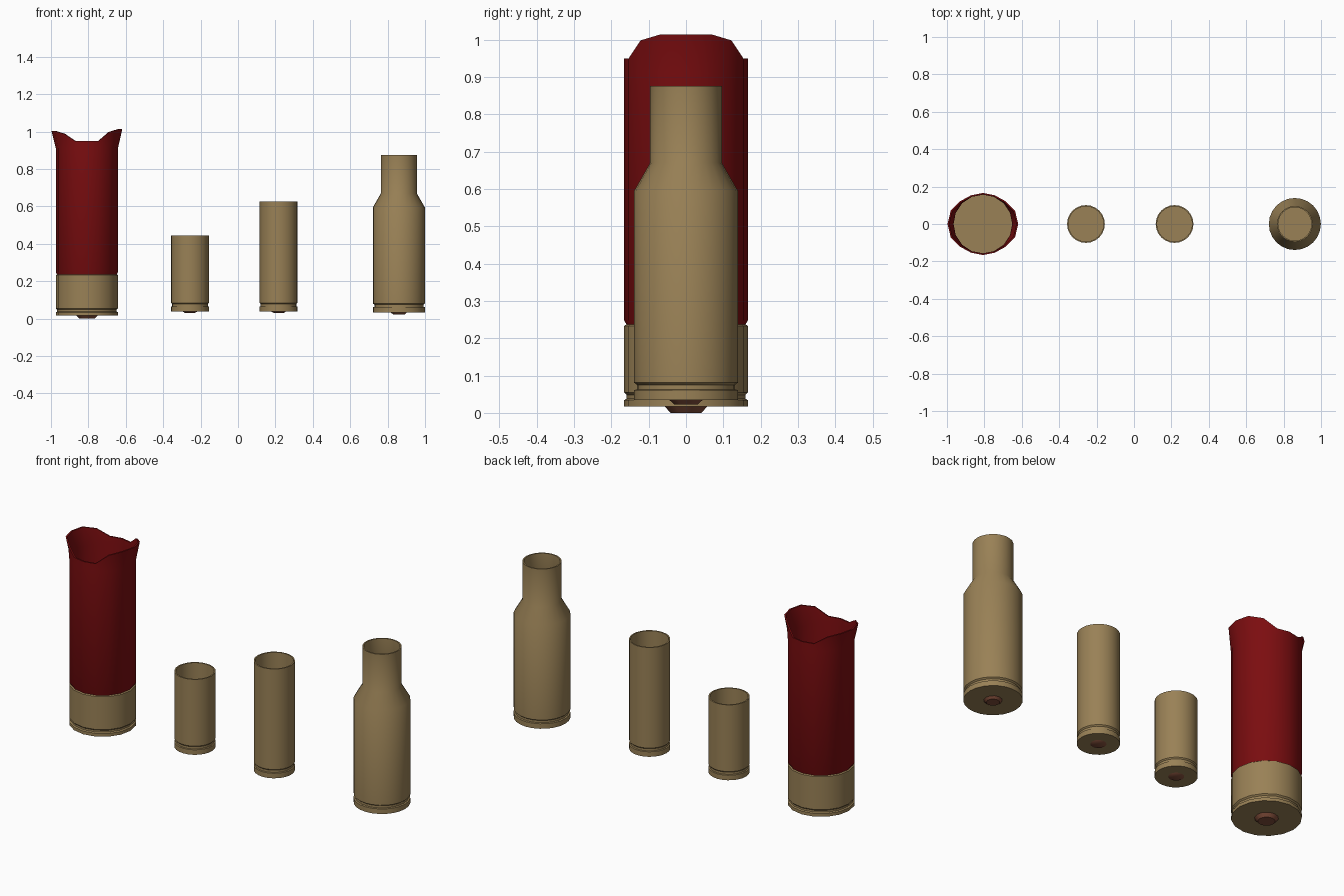
import bpy, bmesh, math

if "Cube" in bpy.data.objects:
    bpy.data.objects.remove(bpy.data.objects["Cube"])


def material(name, rgb):
    m = bpy.data.materials.new(name)
    m.diffuse_color = (*rgb, 1)
    m.use_nodes = True
    m.node_tree.nodes["Principled BSDF"].inputs["Base Color"].default_value = m.diffuse_color
    return m


BRASS = material("brass", (0.32, 0.22, 0.093))
RED = material("red plastic", (0.20, 0.004, 0.005))
COPPER = material("copper", (0.22, 0.075, 0.042))


def lathe(name, x, profile, mat, sides, mouth=None):
    """Spin (radius, z) points round a vertical axis; zero radius closes the end.
    mouth(angle, r, z) may reshape each ring point."""
    bm = bmesh.new()
    rings = []
    for r, z in profile:
        if r == 0:
            rings.append([bm.verts.new((x, 0, z))] * sides)
            continue
        ring = []
        for i in range(sides):
            a = 2 * math.pi * i / sides
            rr, zz = mouth(a, r, z) if mouth else (r, z)
            ring.append(bm.verts.new((x + rr * math.cos(a), rr * math.sin(a), zz)))
        rings.append(ring)
    for lo, hi in zip(rings, rings[1:]):
        for i in range(sides):
            j = (i + 1) % sides
            bm.faces.new(dict.fromkeys((lo[i], lo[j], hi[j], hi[i])))
    bmesh.ops.recalc_face_normals(bm, faces=bm.faces)
    me = bpy.data.meshes.new(name)
    bm.to_mesh(me)
    bm.free()
    me.materials.append(mat)
    ob = bpy.data.objects.new(name, me)
    bpy.context.collection.objects.link(ob)
    bpy.context.view_layer.objects.active = ob
    ob.select_set(True)
    bpy.ops.object.shade_smooth_by_angle(angle=math.radians(32))
    ob.select_set(False)
    return ob


def primer(name, x, r, z0, z1, sides):
    lathe(name, x, [(0, z0), (r * 0.72, z0), (r, z1), (r, z1 + 0.004), (0, z1 + 0.004)],
          COPPER, sides)


def casing(name, x, r, base, upper, wall=0.007):
    """Hollow brass case: rim, extractor groove, outer wall, inner wall, floor."""
    g = r * 0.945
    outer = [(0, base), (r, base), (r, base + 0.027), (g, base + 0.029),
             (g, base + 0.041), (r, base + 0.047)] + upper
    inner = [(pr - wall, z) for pr, z in reversed(upper)]
    floor = base + 0.05
    inner += [(r - wall, floor), (0, floor)]
    lathe(name, x, outer + inner, BRASS, 24)


# Straight pistol cases
casing("short_case", -0.257, 0.101, 0.037, [(0.101, 0.444)])
primer("short_case_primer", -0.257, 0.038, 0.031, 0.037, 12)
casing("long_case", 0.217, 0.101, 0.037, [(0.101, 0.627)])
primer("long_case_primer", 0.217, 0.038, 0.031, 0.037, 12)

# Bottlenecked rifle case
casing("rifle_case", 0.86, 0.139, 0.034, [(0.139, 0.595), (0.096, 0.67), (0.096, 0.876)])
primer("rifle_case_primer", 0.86, 0.044, 0.023, 0.034, 12)

# Shotgun shell: brass head
SX, SR = -0.808, 0.166
lathe("shell_head", SX, [(0, 0.017), (SR, 0.017), (SR, 0.034), (0.159, 0.038),
                         (0.159, 0.048), (SR, 0.055), (SR, 0.233), (0.160, 0.237),
                         (0, 0.237)], BRASS, 16)
primer("shell_primer", SX, 0.057, 0.0, 0.017, 12)


# Plastic tube whose mouth is opened into two flared lips along x
def flare(a, r, z):
    if z < 0.92:
        return r, z
    step = round(math.degrees(math.acos(abs(math.cos(a)))) / 22.5)
    dr = (0.023, 0.02, 0.006, 0.0, 0.0)[step]
    side = 0 if math.cos(a) > 0 else 0.01
    h = (1.013 - side, 1.013 - side, 0.998 - side, 0.95, 0.95)[step]
    return r + dr, h


lathe("shell_tube", SX, [(0.160, 0.232), (0.160, 0.238), (SR, 0.248), (SR, 0.91),
                         (SR, 0.95), (0.158, 0.95), (0.157, 0.91), (0.157, 0.232)],
      RED, 16, flare)
